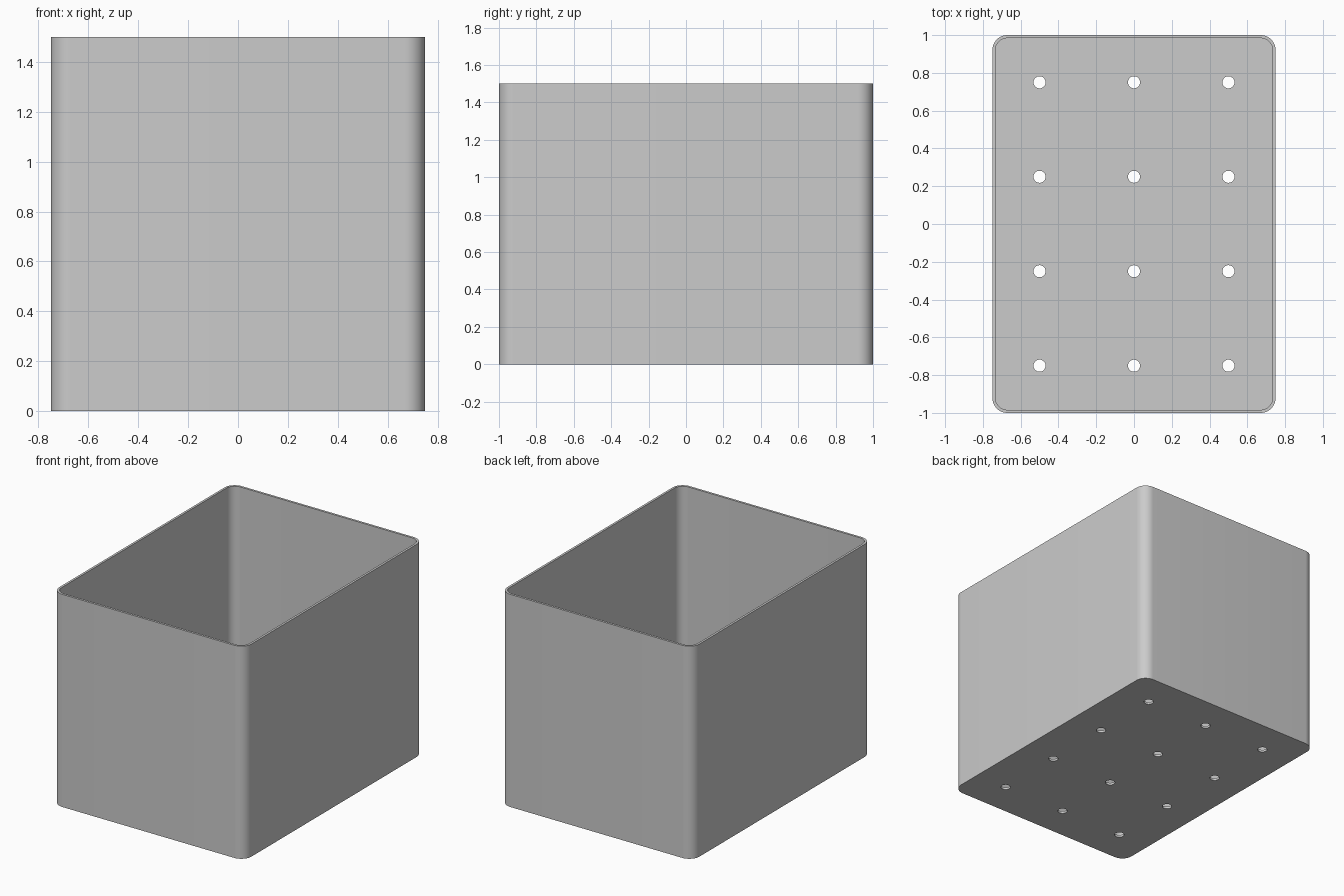
import bpy
import bmesh
import math

W, D, H = 1.5, 2.0, 1.5      # outer size
WALL = 0.016                 # wall and floor thickness
RADIUS = 0.08                # outer corner radius
HOLE_R = 0.032               # drain hole radius

if "Cube" in bpy.data.objects:
    bpy.data.objects.remove(bpy.data.objects["Cube"], do_unlink=True)

grey = bpy.data.materials.new("Plain grey")
grey.use_nodes = True
grey.diffuse_color = (0.6, 0.6, 0.6, 1)
grey.node_tree.nodes["Principled BSDF"].inputs["Base Color"].default_value = grey.diffuse_color


def rounded_outline(w, d, r, steps=12):
    """Counter-clockwise outline of a rounded rectangle."""
    pts = []
    for i, (sx, sy) in enumerate([(1, 1), (-1, 1), (-1, -1), (1, -1)]):
        for k in range(steps + 1):
            a = math.radians(90 * (i + k / steps))
            pts.append((sx * (w / 2 - r) + r * math.cos(a),
                        sy * (d / 2 - r) + r * math.sin(a)))
    return pts


def circle_outline(cx, cy, r, steps=32):
    return [(cx + r * math.cos(2 * math.pi * k / steps),
             cy + r * math.sin(2 * math.pi * k / steps)) for k in range(steps)]


def prisms(name, outlines, z0, z1):
    """One object made of vertical prisms, one for each outline."""
    bm = bmesh.new()
    for pts in outlines:
        face = bm.faces.new([bm.verts.new((x, y, z0)) for x, y in pts])
        top = bmesh.ops.extrude_face_region(bm, geom=[face])["geom"]
        bmesh.ops.translate(bm, vec=(0, 0, z1 - z0),
                            verts=[v for v in top if isinstance(v, bmesh.types.BMVert)])
    bmesh.ops.recalc_face_normals(bm, faces=bm.faces)
    mesh = bpy.data.meshes.new(name)
    bm.to_mesh(mesh)
    bm.free()
    mesh.materials.append(grey)
    obj = bpy.data.objects.new(name, mesh)
    bpy.context.collection.objects.link(obj)
    return obj


# Open box body with rounded vertical corners
box = prisms("planter_box", [rounded_outline(W, D, RADIUS)], 0, H)

# Cavity, open at the top, and a 3 x 4 grid of drain holes through the floor
cavity = prisms("cavity_cutter",
                [rounded_outline(W - 2 * WALL, D - 2 * WALL, RADIUS - WALL)], WALL, H + 0.2)
drains = prisms("drain_hole_cutter",
                [circle_outline(x, y, HOLE_R)
                 for x in (-0.5, 0, 0.5) for y in (-0.75, -0.25, 0.25, 0.75)], -0.1, 0.1)

bpy.ops.object.select_all(action="DESELECT")
box.select_set(True)
bpy.context.view_layer.objects.active = box
for cutter in (cavity, drains):
    cutter.hide_render = True
    mod = box.modifiers.new(cutter.name, "BOOLEAN")
    mod.operation = "DIFFERENCE"
    mod.solver = "EXACT"
    mod.object = cutter
    bpy.ops.object.modifier_apply(modifier=mod.name)
    bpy.data.objects.remove(cutter, do_unlink=True)

# Smooth corners and holes, crisp rim and floor edges
bpy.ops.object.shade_smooth_by_angle(angle=math.radians(30))
